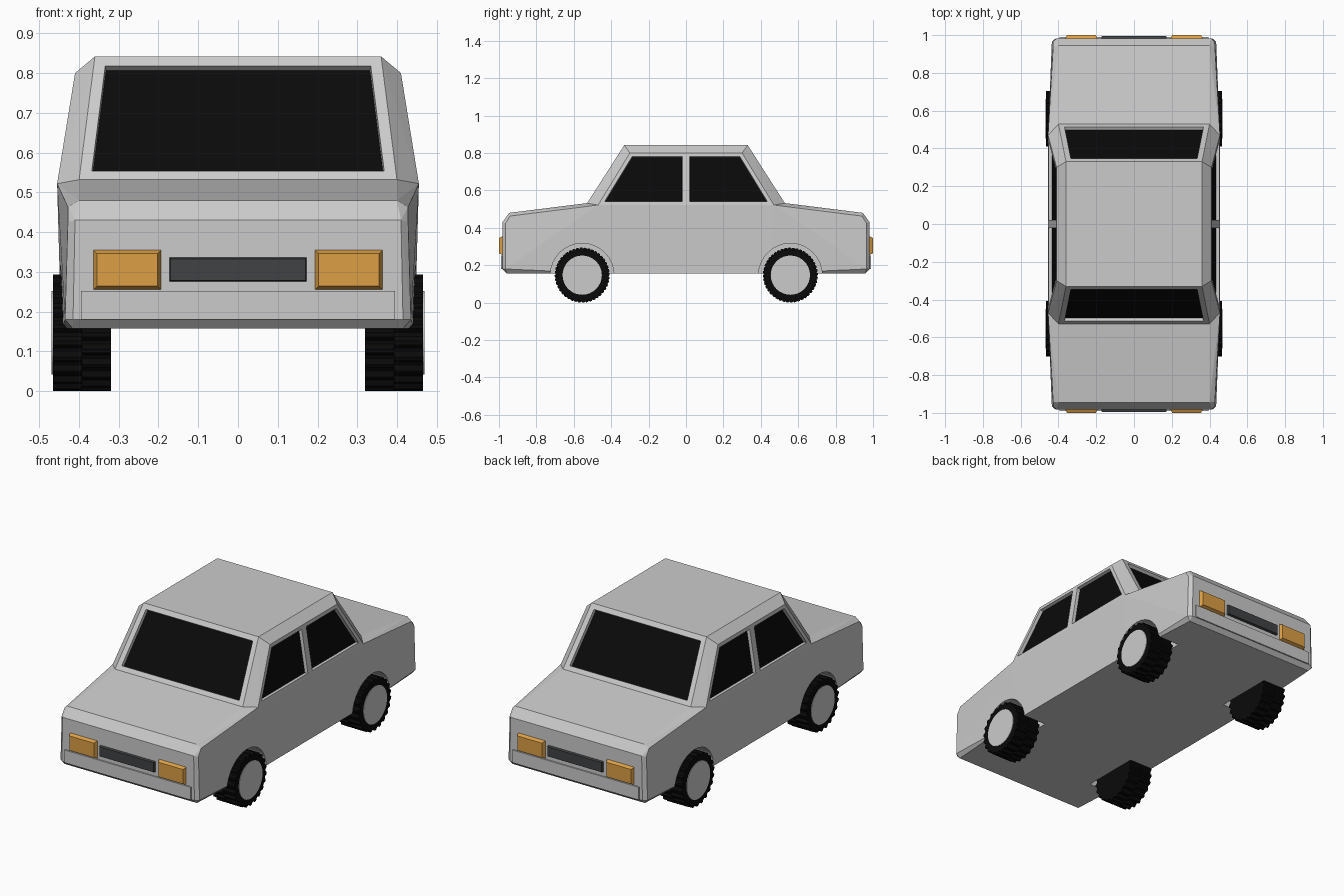
import bpy, bmesh, math
from mathutils import Vector, Matrix

if "Cube" in bpy.data.objects:
    bpy.data.objects.remove(bpy.data.objects["Cube"])


def material(name, rgb):
    m = bpy.data.materials.new(name)
    m.diffuse_color = (*rgb, 1)
    m.use_nodes = True
    m.node_tree.nodes["Principled BSDF"].inputs["Base Color"].default_value = m.diffuse_color
    return m


BLACK = material("black", (0.003, 0.003, 0.003))
DARK = material("dark_grey", (0.05, 0.054, 0.056))
AMBER = material("amber", (0.72, 0.35, 0.06))


def finish(bm, name, mat=None):
    bmesh.ops.recalc_face_normals(bm, faces=bm.faces)
    me = bpy.data.meshes.new(name)
    bm.to_mesh(me)
    bm.free()
    ob = bpy.data.objects.new(name, me)
    bpy.context.collection.objects.link(ob)
    if mat:
        me.materials.append(mat)
    return ob


def hull(points, mirror=True):
    """Convex solid from points, optionally mirrored in x and y."""
    bm = bmesh.new()
    signs = [(a, b) for a in (1, -1) for b in (1, -1)] if mirror else [(1, 1)]
    for sx, sy in signs:
        for x, y, z in points:
            bm.verts.new((x * sx, y * sy, z))
    res = bmesh.ops.convex_hull(bm, input=bm.verts)
    inner = {v for v in res["geom_interior"] if isinstance(v, bmesh.types.BMVert)}
    bmesh.ops.delete(bm, geom=list(inner), context="VERTS")
    bmesh.ops.dissolve_limit(bm, angle_limit=math.radians(1), verts=bm.verts, edges=bm.edges)
    bmesh.ops.recalc_face_normals(bm, faces=bm.faces)
    return bm


def frustum(name, x0, x1, z0, z1, y_in, y_out, bevel, mat=None):
    """Box facing along y whose outer face is smaller by the bevel."""
    pts = [(x, y_in, z) for x in (x0, x1) for z in (z0, z1)]
    pts += [(x, y_out, z) for x in (x0 + bevel, x1 - bevel) for z in (z0 + bevel, z1 - bevel)]
    return finish(hull(pts, False), name, mat)


# Lower body
body = finish(hull([
    (0.415, 0.96, 0.157), (0.445, 0.45, 0.157),
    (0.415, 0.982, 0.18), (0.435, 0.965, 0.18),
    (0.41, 0.982, 0.43), (0.428, 0.965, 0.425),
    (0.40, 0.945, 0.48), (0.428, 0.94, 0.463),
    (0.40, 0.53, 0.532), (0.455, 0.47, 0.522),
]), "body")

# Wheel arches
AXLES = {"front": -0.555, "rear": 0.558}
bm = bmesh.new()
for y in AXLES.values():
    for s in (1, -1):
        bmesh.ops.create_cone(
            bm, cap_ends=True, segments=32, radius1=0.17, radius2=0.17, depth=0.3,
            matrix=Matrix.Translation((s * 0.45, y, 0.147)) @ Matrix.Rotation(math.pi / 2, 4, "Y"))
cutter = finish(bm, "wheel_arch_cutter")
cutter.hide_render = True
cutter.hide_viewport = True
mod = body.modifiers.new("arches", "BOOLEAN")
mod.object = cutter
mod.operation = "DIFFERENCE"
mod.solver = "EXACT"

# Cabin with recessed window openings
bm = hull([(0.40, 0.53, 0.53), (0.455, 0.47, 0.522), (0.36, 0.33, 0.842), (0.41, 0.30, 0.80)])
sides = [f for f in bm.faces if abs(f.normal.x) > 0.95]
geom = sides + list({e for f in sides for e in f.edges}) + list({v for f in sides for v in f.verts})
bmesh.ops.bisect_plane(bm, geom=geom, plane_co=(0, 0, 0), plane_no=(0, 1, 0))
bm.normal_update()
side_faces = [f for f in bm.faces if abs(f.normal.x) > 0.95]
screens = [f for f in bm.faces if abs(f.normal.y) > 0.7 and abs(f.normal.x) < 0.1]
bmesh.ops.inset_individual(bm, faces=side_faces, thickness=0.02, use_even_offset=True)
bmesh.ops.inset_individual(bm, faces=screens, thickness=0.029, use_even_offset=True)
openings = side_faces + screens
bmesh.ops.inset_individual(bm, faces=openings, thickness=0.002, depth=-0.018, use_even_offset=True)

# Window panes
for f in openings:
    c = f.calc_center_median()
    if f in screens:
        name = "windscreen" if c.y < 0 else "rear_window"
    else:
        name = ("front" if c.y < 0 else "rear") + ("_right" if c.x > 0 else "_left") + "_window"
    pane = bmesh.new()
    pane.faces.new([pane.verts.new(v.co) for v in f.verts])
    me = bpy.data.meshes.new(name)
    pane.to_mesh(me)
    pane.free()
    me.materials.append(BLACK)
    bpy.context.collection.objects.link(bpy.data.objects.new(name, me))
bmesh.ops.delete(bm, geom=openings, context="FACES_ONLY")
finish(bm, "cabin")

# Bumpers, grilles and lamps at both ends
for end, s in (("front", -1), ("rear", 1)):
    frustum(end + "_bumper", -0.395, 0.395, 0.18, 0.252, s * 0.97, s * 0.989, 0.0)
    frustum(end + "_grille", -0.175, 0.175, 0.274, 0.338, s * 0.97, s * 0.996, 0.005, DARK)
    for side, x0, x1 in (("right", 0.19, 0.367), ("left", -0.367, -0.19)):
        frustum(f"{end}_{side}_lamp", x0, x1, 0.252, 0.358, s * 0.975, s * 1.0, 0.012, AMBER)


def tread_ring(bm, x0, x1, shift, lugs=22, r_out=0.147, r_in=0.136):
    """Toothed disc along x, tapering slightly at the outer face."""
    n = lugs * 4
    rings = []
    for x in (x0, x1):
        ring = []
        for i in range(n):
            r = r_out if (i + shift) % 4 < 2 else r_in
            a = 2 * math.pi * i / n
            ring.append(bm.verts.new((x, r * math.cos(a), r * math.sin(a))))
        rings.append(ring)
    a, b = rings
    for i in range(n):
        j = (i + 1) % n
        bm.faces.new((a[i], a[j], b[j], b[i]))
    bm.faces.new(a)
    bm.faces.new(b)


# Wheels: staggered tread halves and a plain hub disc
for axle, y in AXLES.items():
    for side, s in (("right", 1), ("left", -1)):
        place = Vector((0, y, 0.147))
        bm = bmesh.new()
        tread_ring(bm, s * 0.32, s * 0.393, 0)
        tread_ring(bm, s * 0.393, s * 0.466, 2)
        tyre = finish(bm, f"{axle}_{side}_tyre", BLACK)
        tyre.location = place
        bm = bmesh.new()
        bmesh.ops.create_cone(
            bm, cap_ends=True, segments=32, radius1=0.105, radius2=0.105, depth=0.02,
            matrix=Matrix.Translation((s * 0.459, 0, 0)) @ Matrix.Rotation(math.pi / 2, 4, "Y"))
        hub = finish(bm, f"{axle}_{side}_hub")
        hub.location = place
